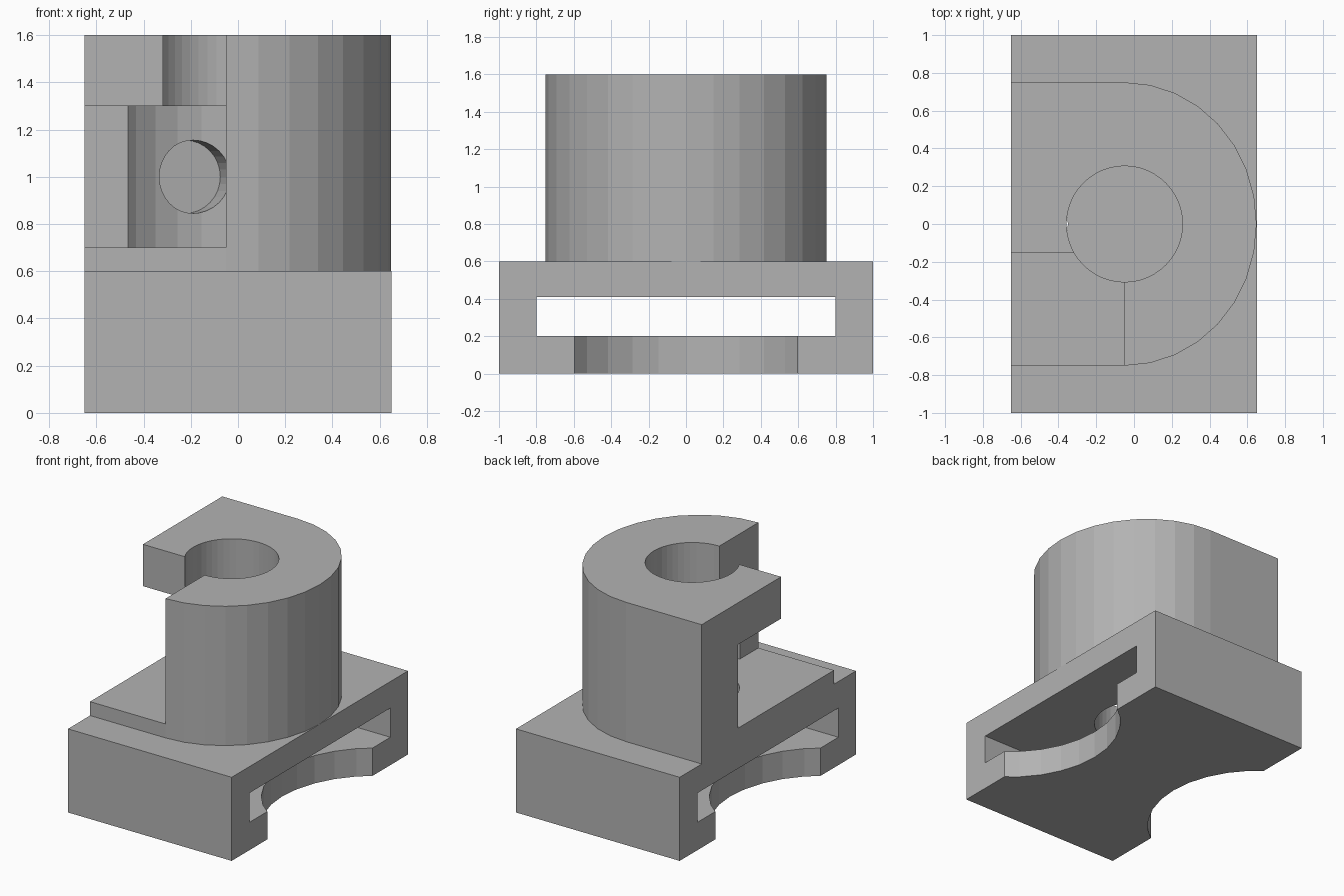
import bpy, bmesh, math

if "Cube" in bpy.data.objects:
    bpy.data.objects.remove(bpy.data.objects["Cube"])

AX = -0.05  # x of the boss and bore axis

grey = bpy.data.materials.new("plain grey")
grey.diffuse_color = (0.45, 0.45, 0.45, 1)
grey.use_nodes = True
grey.node_tree.nodes["Principled BSDF"].inputs["Base Color"].default_value = grey.diffuse_color


def prism(name, points, z0, z1):
    """Extrude a flat outline from z0 to z1."""
    bm = bmesh.new()
    face = bm.faces.new([bm.verts.new((x, y, z0)) for x, y in points])
    top = bmesh.ops.extrude_face_region(bm, geom=[face])["geom"]
    for v in top:
        if isinstance(v, bmesh.types.BMVert):
            v.co.z = z1
    bmesh.ops.recalc_face_normals(bm, faces=bm.faces)
    mesh = bpy.data.meshes.new(name)
    bm.to_mesh(mesh)
    bm.free()
    mesh.materials.append(grey)
    obj = bpy.data.objects.new(name, mesh)
    bpy.context.collection.objects.link(obj)
    return obj


def box(name, x0, x1, y0, y1, z0, z1):
    return prism(name, [(x0, y0), (x1, y0), (x1, y1), (x0, y1)], z0, z1)


def arc(cx, cy, rx, ry, start=0, end=360, n=32):
    count = n if end - start == 360 else n + 1
    angles = [math.radians(start + (end - start) * i / n) for i in range(count)]
    return [(cx + rx * math.cos(a), cy + ry * math.sin(a)) for a in angles]


def combine(target, tool, operation="DIFFERENCE"):
    """Apply a boolean and remove the tool."""
    mod = target.modifiers.new(operation.lower(), "BOOLEAN")
    mod.operation, mod.object, mod.solver = operation, tool, "EXACT"
    bpy.context.view_layer.update()
    mesh = bpy.data.meshes.new_from_object(
        target.evaluated_get(bpy.context.evaluated_depsgraph_get()))
    target.modifiers.clear()
    target.data = mesh
    bpy.data.objects.remove(tool)


# Base block joined with the D-shaped boss
body = box("clamp_body", -0.65, 0.65, -1, 1, 0, 0.6)
outline = arc(AX, 0, 0.699, 0.75, -90, 90, 16) + [(-0.65, 0.75), (-0.65, -0.75)]
combine(body, prism("boss", outline, 0.5, 1.6), "UNION")

# Slot through the base and curved bites in its bottom plate
combine(body, box("slot", -1, 1, -0.8, 0.8, 0.2, 0.41))
for side in (-1, 1):
    combine(body, prism("end_bite", arc(side * 1.1, 0, 0.75, 0.75), -0.1, 0.3))

# Vertical bore down to the slot and the wider inner chamber
combine(body, prism("bore", arc(AX, 0, 0.307, 0.307, n=48), 0.3, 1.8))
combine(body, prism("chamber", arc(AX, 0, 0.54, 0.54, n=32), 0.7, 1.3))

# Open front corner: shallow above, deep beside the chamber
combine(body, box("upper_opening", -0.8, AX, -1, -0.15, 1.2, 1.8))
combine(body, box("lower_opening", -0.8, AX, -1, 0.34, 0.7, 1.3))

# Blind round pocket in the chamber wall
pocket = prism("pocket", arc(0, 0, 0.155, 0.155), 0.3, 0.675)
pocket.rotation_euler = (math.radians(-90), 0, math.radians(15))
pocket.location = (AX, 0, 1.0)
combine(body, pocket)
